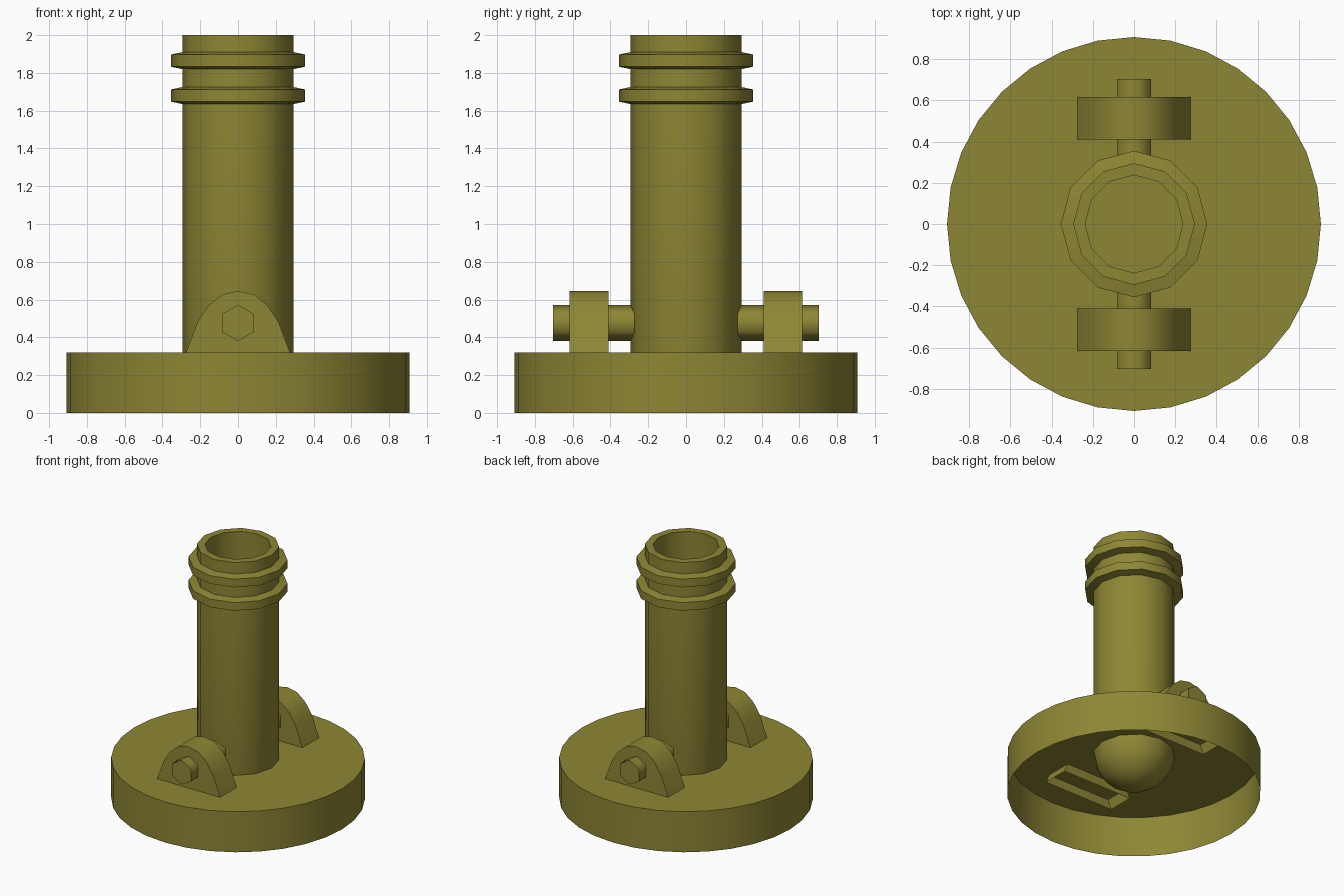
import bpy, bmesh
from math import sin, cos, pi, radians

if "Cube" in bpy.data.objects:
    bpy.data.objects.remove(bpy.data.objects["Cube"])

mat = bpy.data.materials.new("olive_paint")
mat.diffuse_color = (0.27, 0.24, 0.035, 1)
mat.use_nodes = True
mat.node_tree.nodes["Principled BSDF"].inputs["Base Color"].default_value = mat.diffuse_color


def finish(name, bm, angle=65):
    bmesh.ops.remove_doubles(bm, verts=bm.verts, dist=1e-5)
    bmesh.ops.recalc_face_normals(bm, faces=bm.faces)
    me = bpy.data.meshes.new(name)
    bm.to_mesh(me)
    bm.free()
    me.materials.append(mat)
    ob = bpy.data.objects.new(name, me)
    bpy.context.collection.objects.link(ob)
    bpy.ops.object.select_all(action='DESELECT')
    ob.select_set(True)
    bpy.context.view_layer.objects.active = ob
    bpy.ops.object.shade_smooth_by_angle(angle=radians(angle))
    return ob


def lathe(name, profile, sides):
    """Revolve (radius, z) points around the z axis."""
    bm = bmesh.new()
    rings = [[bm.verts.new((r * cos(2 * pi * i / sides), r * sin(2 * pi * i / sides), z))
              for i in range(sides)] for r, z in profile]
    axis = [r == 0 for r, _ in profile]
    for k in range(len(rings) - 1):
        a, b = rings[k], rings[k + 1]
        for i in range(sides):
            j = (i + 1) % sides
            if axis[k]:
                bm.faces.new((a[i], b[i], b[j]))
            elif axis[k + 1]:
                bm.faces.new((a[i], b[i], a[j]))
            else:
                bm.faces.new((a[i], b[i], b[j], a[j]))
    return finish(name, bm)


def prism(name, outline, y0, y1, open_bottom=False):
    """Extrude an (x, z) outline along y; the last edge may stay open."""
    bm = bmesh.new()
    a = [bm.verts.new((x, y0, z)) for x, z in outline]
    b = [bm.verts.new((x, y1, z)) for x, z in outline]
    bm.faces.new(a)
    bm.faces.new(b)
    n = len(outline)
    for i in range(n - 1 if open_bottom else n):
        j = (i + 1) % n
        bm.faces.new((a[i], a[j], b[j], b[i]))
    return finish(name, bm)


# Round base plate, hollow underneath
lathe("base_plate", [(0, 0.32), (0.907, 0.32), (0.907, 0)], 32)

# Barrel with domed bottom, two raised bands and a bore
R, DOME = 0.295, 0.285
dome = [(0, 0.33 - DOME)] + [(R * sin(t * pi / 8), 0.33 - DOME * cos(t * pi / 8)) for t in (1, 2, 3)]
bands = []
for z in (1.68, 1.865):
    bands += [(R, z - 0.045), (0.355, z - 0.032), (0.355, z + 0.032), (R, z + 0.045)]
lathe("barrel", dome + [(R, 0.33)] + bands
      + [(R, 2.0), (0.237, 2.0), (0.237, 0.68), (0, 0.68)], 12)

# Arched brackets and hexagonal pivot pins on both sides
half = [(0.304, 0.25), (0.275, 0.32), (0.215, 0.48), (0.157, 0.568), (0.085, 0.627)]
arch = half + [(0, 0.645)] + [(-x, z) for x, z in reversed(half)]
hexagon = [(0.096 * sin(i * pi / 3), 0.476 + 0.096 * cos(i * pi / 3)) for i in range(6)]
for side, s in (("front", -1), ("back", 1)):
    prism(side + "_bracket", arch, s * 0.41, s * 0.617, open_bottom=True)
    prism(side + "_pivot_pin", hexagon, s * 0.24, s * 0.703)
